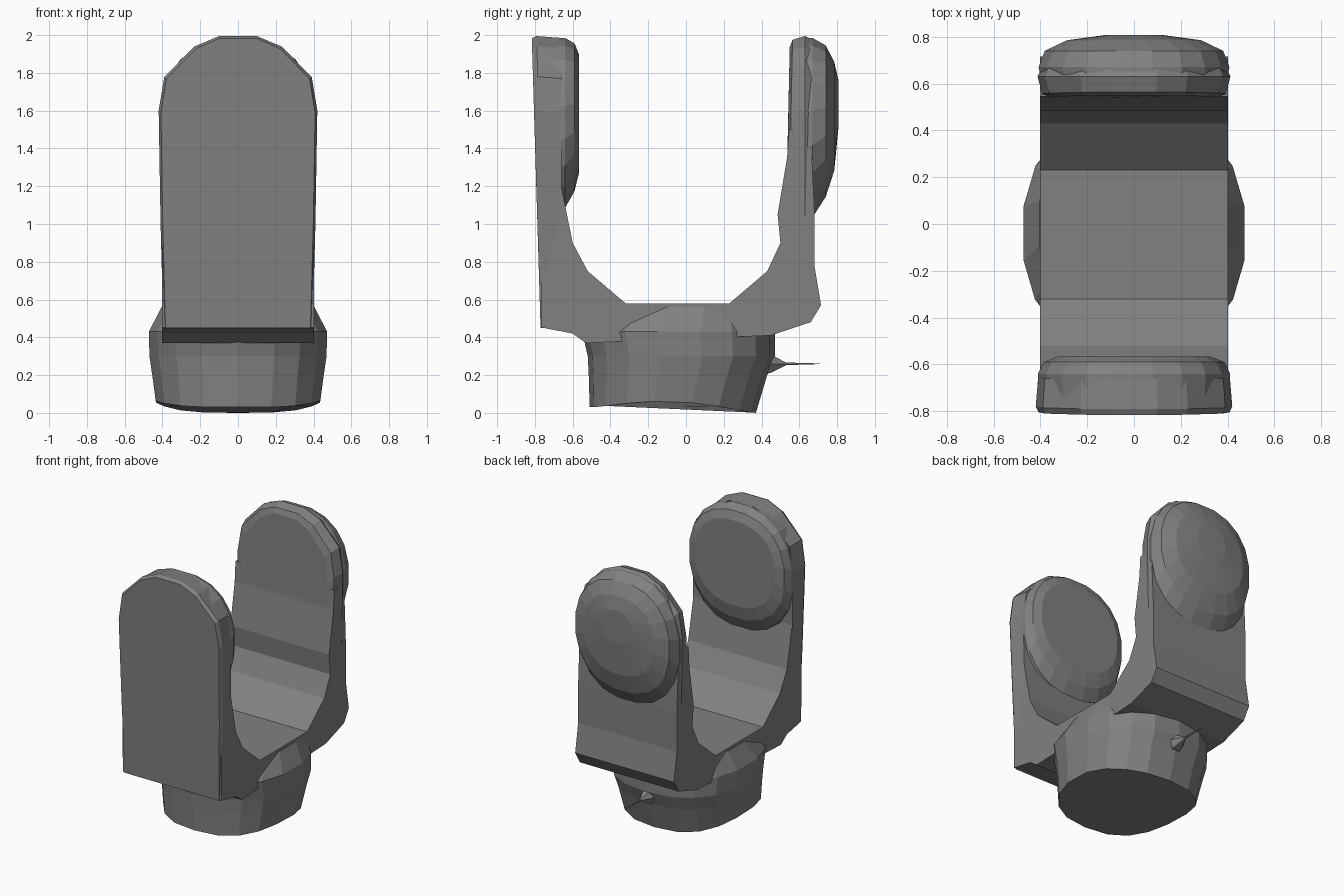
import bpy, bmesh
from math import cos, sin, pi

if "Cube" in bpy.data.objects:
    bpy.data.objects.remove(bpy.data.objects["Cube"])

# Dark grey finish shared by all parts
grey = bpy.data.materials.new("dark_grey")
grey.diffuse_color = (0.22, 0.22, 0.22, 1)
grey.use_nodes = True
grey.node_tree.nodes["Principled BSDF"].inputs["Base Color"].default_value = grey.diffuse_color


def loft(name, rings):
    """Solid bridged through equal-length point rings, capped at both ends."""
    bm = bmesh.new()
    vs = [[bm.verts.new(p) for p in r] for r in rings]
    n = len(rings[0])
    for a, b in zip(vs, vs[1:]):
        for i in range(n):
            j = (i + 1) % n
            bm.faces.new((a[i], a[j], b[j], b[i]))
    bm.faces.new(vs[0])
    bm.faces.new(vs[-1])
    bmesh.ops.recalc_face_normals(bm, faces=bm.faces[:])
    me = bpy.data.meshes.new(name)
    bm.to_mesh(me)
    bm.free()
    me.materials.append(grey)
    ob = bpy.data.objects.new(name, me)
    bpy.context.collection.objects.link(ob)
    return ob


def superloop(n, power):
    """Unit superellipse points; power 1 is a circle, lower is squarer."""
    pts = []
    for i in range(n):
        a = 2 * pi * (i + 0.5) / n
        c, s = cos(a), sin(a)
        pts.append((abs(c) ** power * (1 if c > 0 else -1),
                    abs(s) ** power * (1 if s > 0 else -1)))
    return pts


def pad(name, rings):
    """Oval boss: rings of (y, half width, z low, z high)."""
    loop = superloop(20, 0.88)
    return loft(name, [[(w * u, y, (lo + hi) / 2 + (hi - lo) / 2 * v)
                        for u, v in loop] for y, w, lo, hi in rings])


def plate(name, half, z0, rings):
    """Round-topped upright plate: rings of (y, inset, lean)."""
    right = [(half - 0.025, z0), (half - 0.01, 1.0), (half, 1.6),
             (half - 0.03, 1.78), (0.23, 1.94), (0.1, 1.995)]
    out = right + [(-x, z) for x, z in reversed(right)]
    res = []
    for y, inset, lean in rings:
        k = 1 - inset / half
        res.append([(x * k, y + lean * (z - z0), z - (inset if z > 1.5 else 0))
                    for x, z in out])
    return loft(name, res)


# U-shaped yoke with both stems
side = [(-0.765, 0.452), (-0.775, 1.3), (-0.68, 1.3), (-0.64, 1.1), (-0.60, 0.9),
        (-0.52, 0.75), (-0.32, 0.58), (0.23, 0.58), (0.43, 0.75), (0.50, 0.9),
        (0.485, 1.05), (0.535, 1.35), (0.545, 1.5), (0.66, 1.5), (0.68, 1.07),
        (0.68, 0.78), (0.715, 0.57), (0.66, 0.48), (0.45, 0.41),
        (-0.53, 0.37), (-0.60, 0.42)]
loft("yoke", [[(x, y, z) for y, z in side] for x in (-0.402, 0.402)])

# Round base with a slightly tilted underside
base_rings = []
for z, y0, y1, rx in [(0, -0.51, 0.37, 0.44), (0.2, -0.515, 0.43, 0.46),
                      (0.3, -0.52, 0.47, 0.475), (0.43, -0.55, 0.47, 0.478),
                      (0.56, -0.42, 0.42, 0.41)]:
    ring = []
    for u, v in superloop(18, 0.85):
        x, y = rx * u, (y0 + y1) / 2 + (y1 - y0) / 2 * v
        dz = 0.03 - 0.034 * (y + 0.51) + 0.045 * u ** 4 if z == 0 else 0
        ring.append((x, y, z + max(dz, 0)))
    base_rings.append(ring)
loft("base", base_rings)

# Front arm: flat outer plate and raised inner pad
plate("front_plate", 0.42, 0.45,
      [(-0.77, 0.012, -0.030), (-0.745, 0.0, -0.030), (-0.66, 0.01, 0.0)])
pad("front_pad", [(-0.76, 0.41, 1.03, 1.985), (-0.64, 0.415, 1.08, 1.99),
                  (-0.59, 0.39, 1.17, 1.96), (-0.566, 0.33, 1.27, 1.90)])

# Back arm: flat inner plate and domed outer pad
plate("back_plate", 0.412, 1.3,
      [(0.535, 0.06, 0.02), (0.55, 0.02, 0.02), (0.63, 0.0, 0.0), (0.67, 0.02, 0.0)])
pad("back_pad", [(0.61, 0.40, 1.0, 1.99), (0.67, 0.412, 1.03, 1.99),
                 (0.74, 0.385, 1.14, 1.95), (0.785, 0.29, 1.28, 1.86),
                 (0.808, 0.12, 1.52, 1.76)])

# Small pointed spur on the back of the base
loft("spur", [[(r * cos(a * pi / 3), y, 0.26 + r * sin(a * pi / 3))
               for a in range(6)]
              for y, r in [(0.40, 0.07), (0.45, 0.055), (0.53, 0.008), (0.71, 0.002)]])
